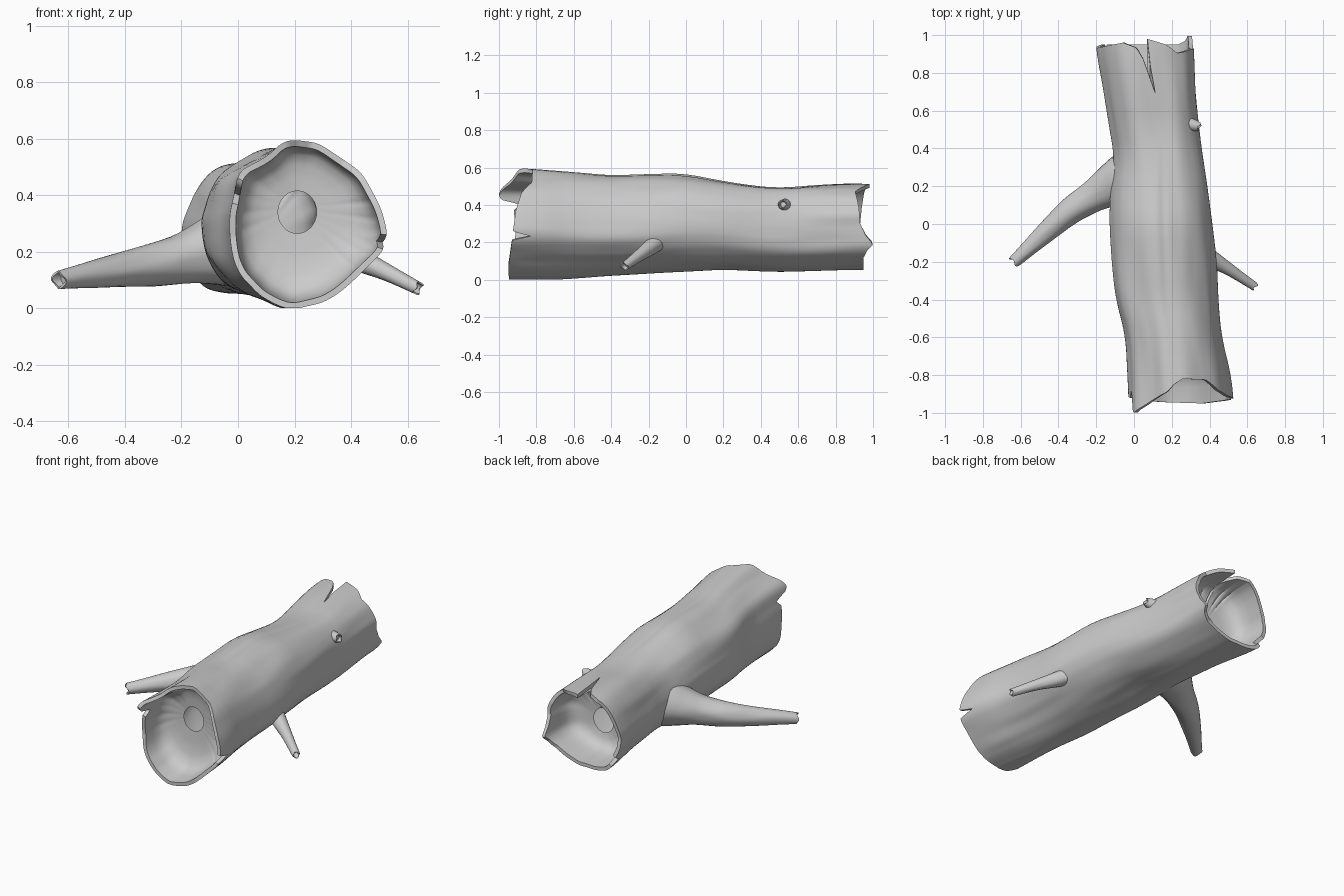
import bpy, bmesh, math
from mathutils import Vector, noise

if "Cube" in bpy.data.objects:
    bpy.data.objects.remove(bpy.data.objects["Cube"])

SEG = 144


def lerp_table(table, x):
    """Piecewise linear lookup; each row is (key, v1, v2, ...)."""
    if x <= table[0][0]:
        return table[0][1:]
    for a, b in zip(table, table[1:]):
        if x <= b[0]:
            f = (x - a[0]) / (b[0] - a[0])
            return tuple(p + (q - p) * f for p, q in zip(a[1:], b[1:]))
    return table[-1][1:]


def around(table, deg):
    """Same lookup, wrapping round the circle."""
    start = table[0][0]
    return lerp_table(table + [(start + 360, table[0][1])], (deg - start) % 360 + start)[0]


def soft(table, deg, spread=8):
    return sum(around(table, deg + d * spread) for d in (-1, -.5, 0, .5, 1)) / 5


def loft(name, rings, cap_end=False):
    bm = bmesh.new()
    rows = [[bm.verts.new(p) for p in r] for r in rings]
    n = len(rows[0])
    for a, b in zip(rows, rows[1:]):
        for i in range(n):
            j = (i + 1) % n
            bm.faces.new((a[i], a[j], b[j], b[i]))
    if cap_end:
        bm.faces.new(rows[-1])
    bmesh.ops.recalc_face_normals(bm, faces=bm.faces)
    me = bpy.data.meshes.new(name)
    bm.to_mesh(me)
    bm.free()
    ob = bpy.data.objects.new(name, me)
    bpy.context.collection.objects.link(ob)
    bpy.ops.object.select_all(action='DESELECT')
    ob.select_set(True)
    bpy.context.view_layer.objects.active = ob
    bpy.ops.object.shade_smooth_by_angle(angle=math.radians(40))
    return ob


# Trunk envelope: y, left x, right x, bottom z, top z
ENV = [(-1, -.035, .525, .01, .59), (-.8, -.04, .505, .01, .585), (-.6, -.05, .46, .015, .575),
       (-.4, -.10, .445, .03, .555), (-.2, -.12, .44, .04, .555), (0, -.13, .42, .05, .56),
       (.2, -.12, .395, .06, .525), (.35, -.10, .37, .05, .505), (.5, -.125, .35, .045, .495),
       (.7, -.16, .33, .05, .51), (.9, -.195, .32, .055, .515), (1, -.20, .32, .055, .515)]
# Lumpiness of the cross-section at each end: angle, radius factor
FRONT_LUMP = [(-138, 1.05), (-106, 1.06), (-64, .93), (-33, .95), (-13, 1.08), (10, .98),
              (53, .94), (101, 1.04), (125, .97), (148, 1.05), (160, .96), (190, .99)]
BACK_LUMP = [(0, .96), (30, 1.03), (60, 1.06), (84, .95), (105, 1.03), (130, 1.03), (160, .97),
             (180, 1.0), (210, 1.05), (231, 1.15), (258, 1.02), (300, .97), (328, 1.07)]
# Broken rims: angle, y
FRONT_RIM = [(-100, -.945), (-60, -.95), (-25, -.935), (-17, -.93), (-12.5, -.83), (-8, -.925),
             (15, -.91), (37, -.88), (55, -.825), (85, -.82), (95, -.85), (103, -.89), (123, -.935),
             (147, -1.0), (152, -.99), (157, -.88), (165, -.92), (190, -.91), (225, -.935)]
BACK_RIM = [(-24, 1.0), (-12, .96), (5, .93), (25, .925), (50, .905),
            (60, .95), (75, .98), (80, .69), (83, .91), (88, .935), (110, .96), (150, .94),
            (180, .93), (210, .95), (218, .89), (225, .95), (270, .95), (315, .95), (328, .97)]


def skin(y, deg, inset=0.0):
    """Point on the trunk surface, moved inwards by inset."""
    if y > .6:  # the long split at the back leans to the left
        deg += 45 * (y - .6) * max(0, 1 - abs(deg - 85) / 40)
    rows = [lerp_table(ENV, y + d) for d in (-.06, 0, .06)]
    x0, x1, z0, z1 = (sum(c) / 3 for c in zip(*rows))
    t = min(max((y + .9) / 1.8, 0), 1)
    t = t * t * (3 - 2 * t)
    a = math.radians(deg)
    c, s = math.cos(a), math.sin(a)
    k = soft(FRONT_LUMP, deg) * (1 - t) + soft(BACK_LUMP, deg) * t
    k += .035 * noise.noise(Vector((c * 1.6, s * 1.6, y * 2.2)))
    k += .02 * noise.noise(Vector((c * 3.5, s * 3.5, y * 2.5 + 7)))
    # long crease along the top
    if -.55 < y < .45:
        k -= .025 * max(0, 1 - abs(deg - 88 + 8 * y) / 6) * (1 - ((y + .05) / .5) ** 2)
    rx, rz = (x1 - x0) / 2 * k - inset, (z1 - z0) / 2 * k - inset
    return Vector(((x0 + x1) / 2 + rx * c, y, max((z0 + z1) / 2 + rz * s, 0)))


def cup(rim, sign, hole):
    """Hollow end: rings from the rim inwards to a round hole."""
    hx, hy, hz, hr = hole
    rings = []
    for f, back in ((0, 0), (.03, .4), (.08, .64), (.18, .8), (.4, .92), (.7, .97), (1, 1)):
        ring = []
        for i in range(SEG):
            deg = i * 360 / SEG
            a = math.radians(deg)
            ry = around(rim, deg)
            if back:
                base = soft(rim, deg, 30)
                y = base + (hy - base) * back
                y = sign * min(sign * y, sign * ry - .03 * back)
            else:
                y = ry
            p = skin(ry, deg, .022)
            q = Vector((hx + hr * math.cos(a), hy, hz + hr * 1.1 * math.sin(a)))
            ring.append(Vector((p.x + (q.x - p.x) * f, y, p.z + (q.z - p.z) * f)))
        rings.append(ring)
    return rings


# Hollow trunk: front cup, outer bark, back cup in one sheet
rings = cup(FRONT_RIM, -1, (.21, -.74, .34, .068))[::-1]
N = 72
for n in range(N + 1):
    ring = []
    for i in range(SEG):
        deg = i * 360 / SEG
        y = -1 + 2 * n / N
        if y < -.66:
            y = -.66 + (around(FRONT_RIM, deg) + .66) * (-.66 - y) / .34
        elif y > .6:
            y = .6 + (around(BACK_RIM, deg) - .6) * (y - .6) / .4
        ring.append(skin(y, deg))
    rings.append(ring)
rings += cup(BACK_RIM, 1, (.07, .72, .25, .068))
loft("hollow_trunk", rings)


def branch(name, path, sides=28, wobble=.06, cup_depth=.03):
    """Tapered limb through (x, y, z, radius) points with a broken hollow tip."""
    keys = [(i,) + p for i, p in enumerate(path)]
    steps = 6 * (len(path) - 1)
    samples = []
    for n in range(steps + 1):
        u = n / 6
        s = [lerp_table(keys, u + d) for d in (-.3, 0, .3)] if 0 < n < steps else [lerp_table(keys, u)]
        samples.append([sum(c) / len(s) for c in zip(*s)])
    rings = []

    def ring(center, axis, r, jag=0.0):
        side = axis.cross(Vector((0, 0, 1))).normalized()
        up = side.cross(axis)
        out = []
        for i in range(sides):
            a = math.tau * i / sides
            d = side * math.cos(a) + up * math.sin(a)
            k = 1 + wobble * noise.noise(d * 1.8 + center * 5)
            out.append(center + d * r * k + axis * jag * math.sin(3 * a + 1))
        return out

    for n, s in enumerate(samples):
        a, b = samples[max(n - 1, 0)], samples[min(n + 1, steps)]
        axis = (Vector(b[:3]) - Vector(a[:3])).normalized()
        rings.append(ring(Vector(s[:3]), axis, s[3], .007 if n == steps else 0))
    tip, r = Vector(samples[-1][:3]), samples[-1][3]
    rings.append(ring(tip, axis, r * .78, .007))
    rings.append(ring(tip - axis * cup_depth, axis, r * .6))
    return loft(name, rings, cap_end=True)


# Large left limb, flared at the root
branch("left_branch", [(.0, .26, .225, .15), (-.06, .23, .21, .135), (-.13, .195, .19, .108),
                       (-.21, .15, .17, .085), (-.34, .07, .147, .07), (-.48, -.055, .125, .052),
                       (-.635, -.2, .1, .033)])
# Small right limb
branch("right_branch", [(.36, -.15, .205, .05), (.43, -.195, .17, .042), (.52, -.25, .13, .03),
                        (.638, -.33, .07, .023)])
# Snapped twig stub
branch("twig_stub", [(.27, .53, .39, .045), (.31, .525, .40, .033), (.345, .515, .405, .024)],
       sides=16, cup_depth=.02)
